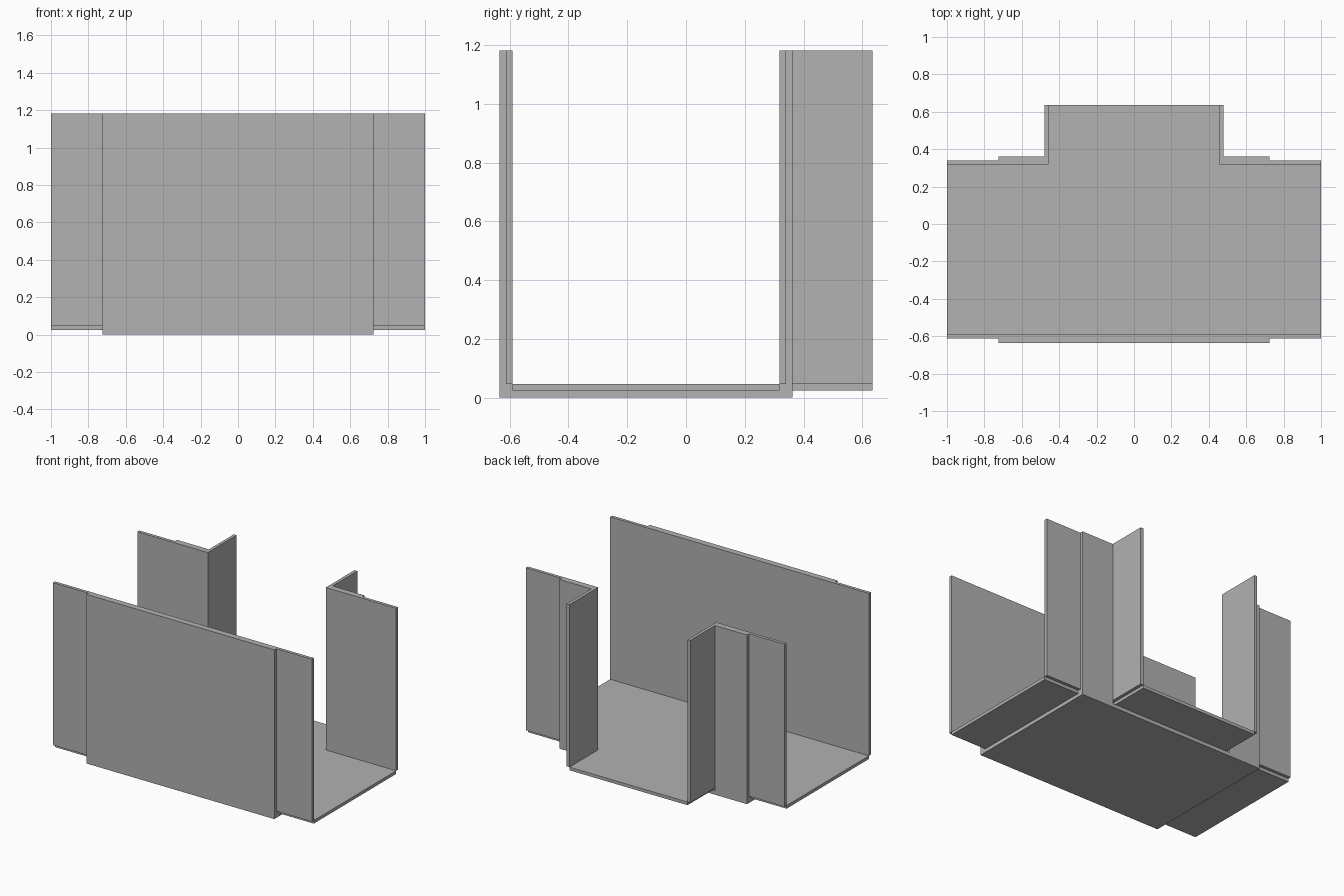
import bpy
import bmesh

cube = bpy.data.objects.get("Cube")
if cube:
    bpy.data.objects.remove(cube, do_unlink=True)

# Main dimensions
T = 0.022                        # sheet thickness
TOP = 1.182                      # top of every wall
FLOOR_LOW, FLOOR_TOP = 0.025, 0.047
END = 1.0                        # half length of the main channel
SLEEVE = 0.725                   # half length of the outer sleeve
FRONT = -0.635                   # outer front face of the sleeve
BACK = 0.362                     # outer back face of the sleeve
BRANCH_END = 0.635
BRANCH = 0.478                   # outer half width of the branch

grey = bpy.data.materials.new("sheet grey")
grey.use_nodes = True
colour = (0.445, 0.445, 0.445, 1)
grey.diffuse_color = colour
grey.node_tree.nodes["Principled BSDF"].inputs["Base Color"].default_value = colour


def prism(name, profile, start, stop, axis):
    """Extrude a profile: (x, y) points along z, or (y, z) points along x."""
    def place(p, d):
        return (p[0], p[1], d) if axis == "z" else (d, p[0], p[1])
    bm = bmesh.new()
    low = [bm.verts.new(place(p, start)) for p in profile]
    high = [bm.verts.new(place(p, stop)) for p in profile]
    bm.faces.new(low)
    bm.faces.new(high)
    for i in range(len(profile)):
        j = (i + 1) % len(profile)
        bm.faces.new((low[i], low[j], high[j], high[i]))
    bmesh.ops.recalc_face_normals(bm, faces=bm.faces)
    mesh = bpy.data.meshes.new(name)
    bm.to_mesh(mesh)
    bm.free()
    mesh.materials.append(grey)
    obj = bpy.data.objects.new(name, mesh)
    bpy.context.collection.objects.link(obj)
    return obj


inner_front = FRONT + 2 * T
inner_back = BACK - 2 * T
inner_branch = BRANCH - T

# T-shaped floor, lying between the walls
half = [(END, inner_front), (END, inner_back),
        (inner_branch, inner_back), (inner_branch, BRANCH_END)]
prism("channel_floor", half + [(-x, y) for x, y in reversed(half)],
      FLOOR_LOW, FLOOR_TOP, "z")

# Long front wall
prism("front_wall", [(-END, FRONT + T), (END, FRONT + T),
                     (END, inner_front), (-END, inner_front)],
      FLOOR_TOP, TOP, "z")

# Outer sleeve: bottom plate and front wall in one stepped profile
prism("sleeve_front_and_base",
      [(FRONT, 0), (BACK, 0), (BACK, FLOOR_LOW), (inner_front, FLOOR_LOW),
       (inner_front, FLOOR_TOP), (FRONT + T, FLOOR_TOP),
       (FRONT + T, TOP), (FRONT, TOP)],
      -SLEEVE, SLEEVE, "x")

for side, s in (("left", 1), ("right", -1)):
    # Back wall turning the corner into the branch
    corner = [(END, inner_back), (END, BACK - T), (BRANCH, BACK - T),
              (BRANCH, BRANCH_END), (inner_branch, BRANCH_END),
              (inner_branch, inner_back)]
    prism(side + "_corner_wall", [(s * x, y) for x, y in corner],
          FLOOR_TOP, TOP, "z")
    # Sleeve panel behind the back wall
    prism(side + "_sleeve_back",
          [(inner_back, FLOOR_LOW), (BACK, FLOOR_LOW), (BACK, TOP),
           (BACK - T, TOP), (BACK - T, FLOOR_TOP), (inner_back, FLOOR_TOP)],
          s * BRANCH, s * SLEEVE, "x")
